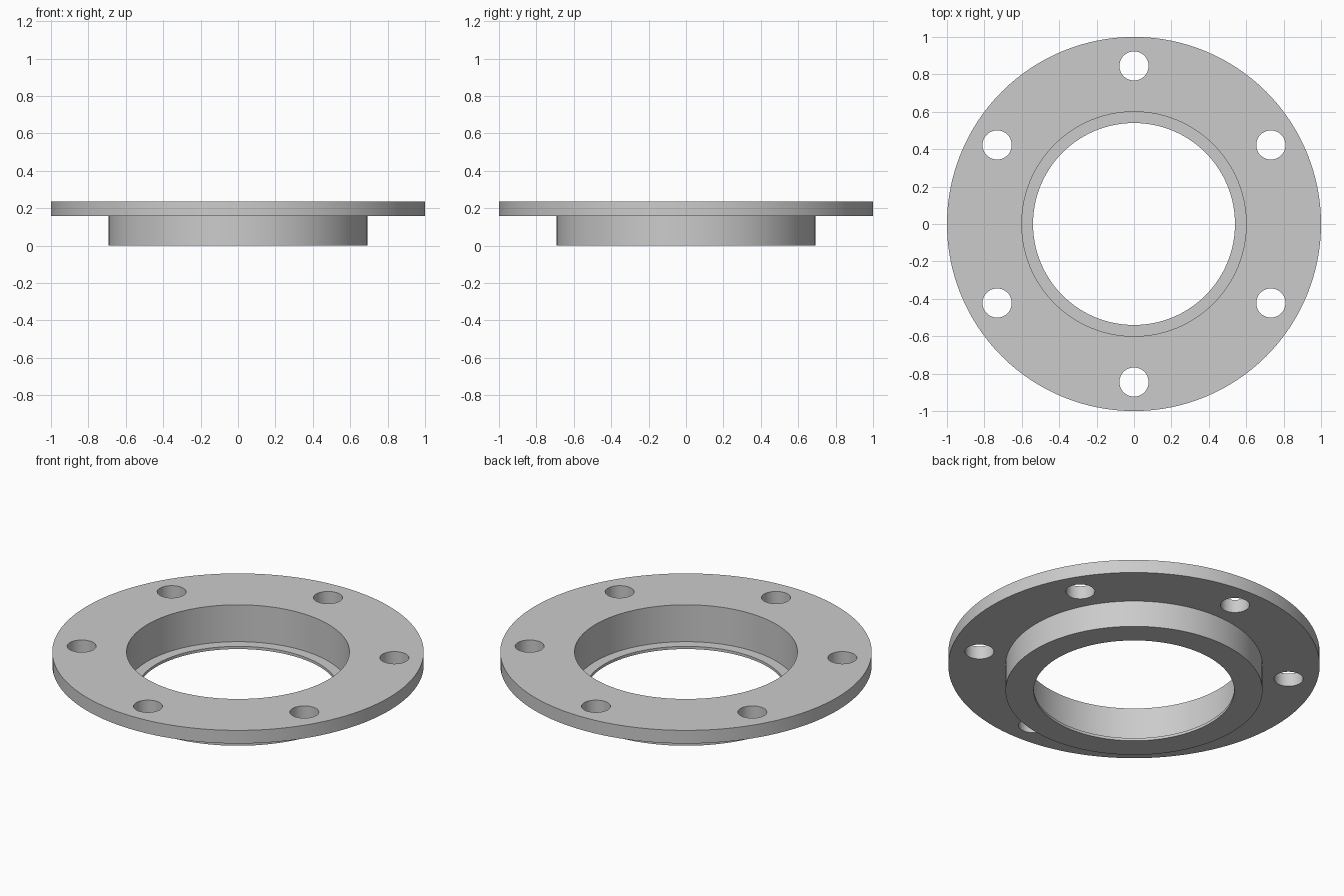
import bpy, bmesh, math
from mathutils import Matrix, Vector

default = bpy.data.objects.get("Cube")
if default:
    bpy.data.objects.remove(default, do_unlink=True)

SEGMENTS = 128
HEIGHT = 0.235
PLATE_BOTTOM = 0.157
BOLT_CIRCLE = 0.845
BOLT_RADIUS = 0.078

grey = bpy.data.materials.new("plain grey")
grey.use_nodes = True
colour = (0.6, 0.6, 0.6, 1)
grey.diffuse_color = colour
grey.node_tree.nodes["Principled BSDF"].inputs["Base Color"].default_value = colour


def add_object(name, bm):
    bmesh.ops.recalc_face_normals(bm, faces=bm.faces)
    mesh = bpy.data.meshes.new(name)
    bm.to_mesh(mesh)
    bm.free()
    mesh.materials.append(grey)
    obj = bpy.data.objects.new(name, mesh)
    bpy.context.collection.objects.link(obj)
    return obj


def lathe(name, profile):
    """Revolve a closed (radius, z) outline around the z axis."""
    bm = bmesh.new()
    verts = [bm.verts.new((r, 0, z)) for r, z in profile]
    edges = [bm.edges.new((a, b)) for a, b in zip(verts, verts[1:] + verts[:1])]
    bmesh.ops.spin(bm, geom=verts + edges, cent=(0, 0, 0), axis=(0, 0, 1),
                   angle=math.tau, steps=SEGMENTS, use_merge=True)
    bmesh.ops.remove_doubles(bm, verts=bm.verts, dist=1e-5)
    return add_object(name, bm)


# Flange plate, hub and the thin lip at the bottom of the bore
flange = lathe("flange", [
    (0.54, 0), (0.692, 0), (0.692, PLATE_BOTTOM), (1, PLATE_BOTTOM),
    (1, HEIGHT), (0.6, HEIGHT), (0.6, 0.016), (0.54, 0.016)])

# Six bolt holes
bm = bmesh.new()
for i in range(6):
    angle = math.radians(30 + 60 * i)
    centre = Vector((math.cos(angle), math.sin(angle), 0)) * BOLT_CIRCLE
    centre.z = HEIGHT
    bmesh.ops.create_cone(bm, cap_ends=True, segments=48, radius1=BOLT_RADIUS,
                          radius2=BOLT_RADIUS, depth=0.4,
                          matrix=Matrix.Translation(centre))
cutter = add_object("bolt_hole_cutter", bm)
cutter.hide_render = True

cut = flange.modifiers.new("bolt holes", 'BOOLEAN')
cut.operation = 'DIFFERENCE'
cut.solver = 'EXACT'
cut.object = cutter

bpy.ops.object.select_all(action='DESELECT')
flange.select_set(True)
bpy.context.view_layer.objects.active = flange
bpy.ops.object.modifier_apply(modifier=cut.name)
bpy.data.objects.remove(cutter, do_unlink=True)
bpy.ops.object.shade_smooth_by_angle(angle=math.radians(30))
